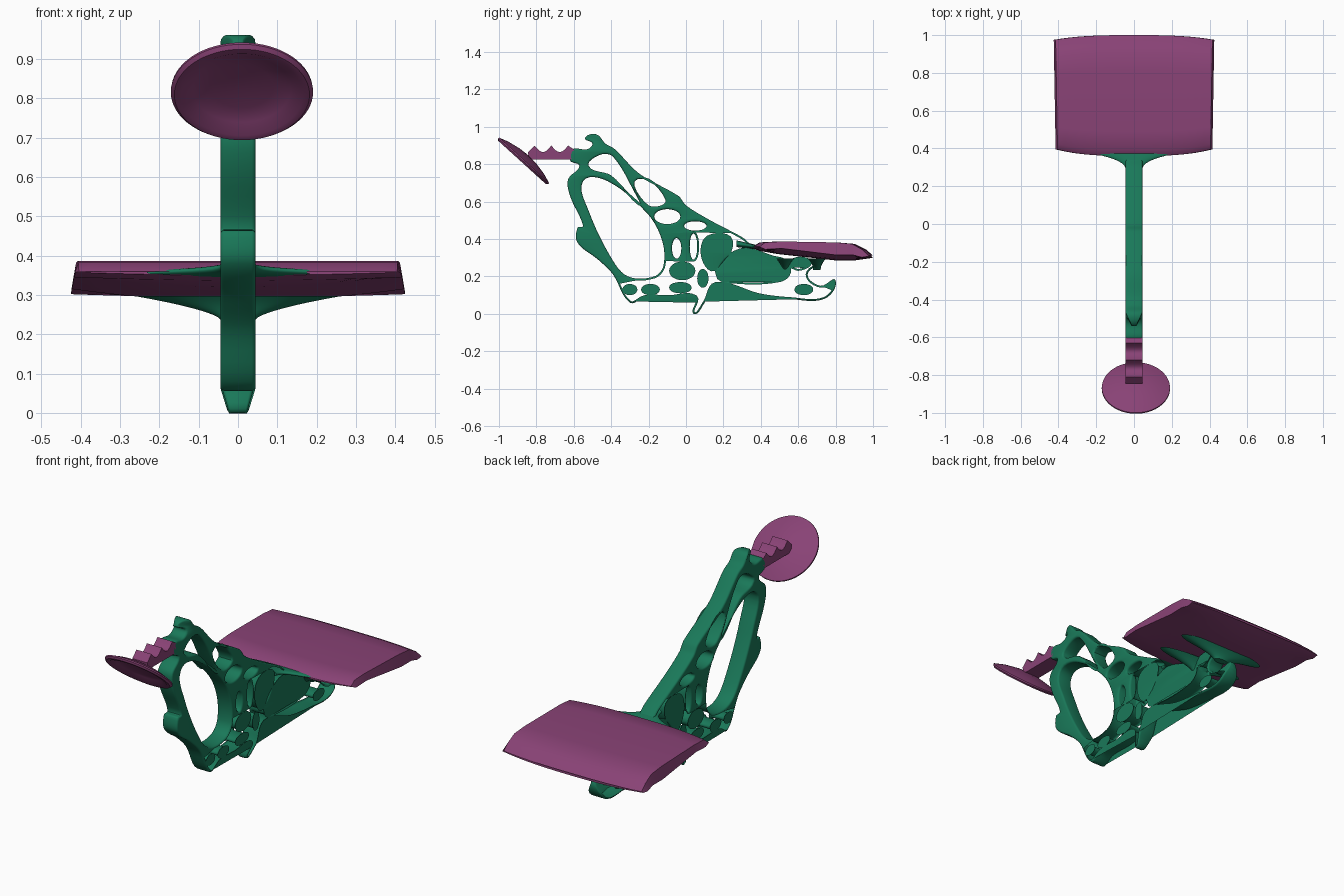
import bpy, bmesh, math
from mathutils import Vector, Matrix

if "Cube" in bpy.data.objects:
    bpy.data.objects.remove(bpy.data.objects["Cube"])


def material(name, rgb):
    m = bpy.data.materials.new(name)
    m.diffuse_color = (*rgb, 1)
    m.use_nodes = True
    m.node_tree.nodes["Principled BSDF"].inputs["Base Color"].default_value = m.diffuse_color
    return m


GREEN = material("green", (0.01, 0.19, 0.10))
PURPLE = material("purple", (0.25, 0.055, 0.18))


def select(ob):
    bpy.ops.object.select_all(action='DESELECT')
    ob.select_set(True)
    bpy.context.view_layer.objects.active = ob


def finish(ob, mat):
    ob.data.materials.clear()
    ob.data.materials.append(mat)
    select(ob)
    bpy.ops.object.shade_smooth_by_angle(angle=math.radians(40))


def smooth_loop(flat, n=6):
    """Closed smooth loop through (y, z) pairs given in hundredths."""
    p = [Vector((a, b)) / 100 for a, b in zip(flat[::2], flat[1::2])]
    out, m = [], len(p)
    for i in range(m):
        a, b, c, d = p[i - 1], p[i], p[(i + 1) % m], p[(i + 2) % m]
        size = (c - b).length
        t0, t1 = (c - a).normalized() * size, (d - b).normalized() * size
        for k in range(n):
            t = k / n
            h = t * t * (3 - 2 * t)
            out.append(b * (1 - h) + c * h + t0 * t * (1 - t) ** 2 - t1 * t * t * (1 - t))
    return out


def circle(n=48):
    return [(math.cos(2 * math.pi * i / n), math.sin(2 * math.pi * i / n)) for i in range(n)]


def plate(name, loops, half, bevel, mat, tips=()):
    """Side profile with holes, extruded across x; tips are narrowed."""
    cu = bpy.data.curves.new(name, 'CURVE')
    cu.dimensions, cu.fill_mode = '2D', 'BOTH'
    for loop in loops:
        s = cu.splines.new('POLY')
        s.points.add(len(loop) - 1)
        for q, v in zip(s.points, loop):
            q.co = (v[0], v[1], 0, 1)
        s.use_cyclic_u = True
    cu.extrude = half - bevel
    cu.bevel_depth, cu.offset, cu.bevel_resolution = bevel, -bevel, 2
    ob = bpy.data.objects.new(name, cu)
    bpy.context.collection.objects.link(ob)
    select(ob)
    bpy.ops.object.convert(target='MESH')
    ob = bpy.context.object
    ob.data.transform(Matrix(((0, 0, 1, 0), (1, 0, 0, 0), (0, 1, 0, 0), (0, 0, 0, 1))))
    bm = bmesh.new()
    bm.from_mesh(ob.data)
    bmesh.ops.remove_doubles(bm, verts=bm.verts, dist=1e-4)
    for v in bm.verts:
        for y, z, r, low in tips:
            d = math.hypot(v.co.y - y, v.co.z - z) / r
            v.co.x *= min(1, low + (1 - low) * d)
    bmesh.ops.recalc_face_normals(bm, faces=bm.faces)
    bm.to_mesh(ob.data)
    bm.free()
    finish(ob, mat)


def loft(name, rings, mat):
    """Skin a stack of closed rings and cap both ends."""
    bm = bmesh.new()
    rows = [[bm.verts.new(p) for p in r] for r in rings]
    n = len(rows[0])
    for a, b in zip(rows, rows[1:]):
        for i in range(n):
            bm.faces.new((a[i], a[(i + 1) % n], b[(i + 1) % n], b[i]))
    bm.faces.new(rows[0])
    bm.faces.new(rows[-1])
    bmesh.ops.recalc_face_normals(bm, faces=bm.faces)
    me = bpy.data.meshes.new(name)
    bm.to_mesh(me)
    bm.free()
    ob = bpy.data.objects.new(name, me)
    bpy.context.collection.objects.link(ob)
    finish(ob, mat)
    return ob


# Frame: outer outline in side view
outline = [-62, 82, -61, 88, -53, 88, -50, 91, -54, 94, -48, 96, -43, 91, -38, 88, -25, 75,
           -4, 63, 0, 58, 13, 50, 30, 41, 37, 36, 70, 32, 72, 28, 65, 21, 72, 15, 80, 18,
           74, 8, 55, 8, 39, 10, 16, 16, 10, 6, 4, 0, 5, 9, -9, 9, -22, 9, -30, 6, -39, 21,
           -47, 29, -58, 38, -58, 46, -55, 47, -62, 63, -63, 72, -57, 79]
# Frame: large openings between the struts
openings = [
    [-55, 71, -42, 71, -21, 54, -13, 40, -12, 26, -17, 20, -31, 20, -40, 30, -52, 55],
    [-52, 79, -46, 85, -39, 84, -27, 64, -25, 59, -40, 74],
    [-26, 72, -11, 61, -20, 58],
    [12, 41, 24, 39, 15, 24, 9, 31],
    [29, 34, 47, 30, 53, 28, 55, 22, 50, 18, 29, 17, 17, 21],
    [56, 28, 66, 28, 60, 24],
]
# Frame: small oval openings (centre y, z and radii)
ovals = [(-10, 52, 7, 4), (5, 47, 6, 2.5), (-5, 35, 2.5, 5.5), (4, 36, 2, 7), (-2, 23, 6, 4),
         (9, 19, 2, 4), (-3, 14, 5, 2), (-30, 13, 3, 2), (-19, 13, 4, 2), (63, 13, 4, 2)]
loops = [smooth_loop(outline)] + [smooth_loop(h) for h in openings]
loops += [[((y + a * c) / 100, (z + b * s) / 100) for c, s in circle(24)] for y, z, a, b in ovals]
plate("frame", loops, 0.045, 0.01, GREEN,
      tips=[(-0.54, 0.945, 0.07, 0.25), (0.04, 0, 0.08, 0.5), (0.80, 0.18, 0.07, 0.3)])

# Toothed neck behind the head disc
neck = [(-0.60, 0.825), (-0.60, 0.88), (-0.63, 0.90)]
for y in (-0.63, -0.72):
    neck += [(y - 0.09 * t / 8, 0.90 - 0.035 * math.sin(math.pi * t / 8)) for t in range(1, 9)]
neck += [(-0.845, 0.865), (-0.84, 0.825)]
plate("neck", [neck], 0.045, 0, PURPLE)

# Dished head disc, tilted to face forward and down
disc_profile = [(0.001, -0.034), (0.06, -0.03), (0.13, -0.016), (0.18, 0.001), (0.181, 0.008),
                (0.172, 0.017), (0.155, 0.017), (0.125, -0.002), (0.08, -0.011), (0.001, -0.012)]
disc = loft("head_disc", [[(r * c, r * s, z) for c, s in circle(64)] for r, z in disc_profile], PURPLE)
disc.rotation_euler = Vector((0, -0.245, -0.27)).to_track_quat('Z', 'Y').to_euler()
disc.location = (0.01, -0.865, 0.822)

# Seat: flat top rolling down at the back, shallow keel underneath
stations = [(0, .36, .35), (.05, .382, .337), (.2, .387, .32), (.7, .382, .285),
            (.85, .374, .286), (.94, .345, .294), (1, .312, .30)]


def seat_row(v, z, w, rise):
    pts = []
    for i in range(21):
        u = i / 10 - 1
        y0, y1 = 0.36 + 0.035 * abs(u) ** 3, 1 - 0.025 * abs(u) ** 3
        pts.append((u * w, y0 + (y1 - y0) * v, z + rise * u * u))
    return pts


rings = []
for v, top, bottom in stations:
    w = 0.405 + 0.01 * v
    rise = 0.03 if 0.1 < v < 0.9 else 0.008
    rings.append(seat_row(v, top, w, 0) + seat_row(v, bottom, w + 0.01, rise)[::-1])
loft("seat", rings, PURPLE)

# Flared web joining the frame to the front edge of the seat
rings = []
for i in range(9):
    t = i / 8
    w, y, z = 0.042 + 0.19 * t ** 3, 0.27 + 0.105 * t, 0.375 - 0.018 * t
    rings.append([(w * c, y, z + (0.018 - 0.006 * t) * s) for c, s in circle()])
loft("front_flare", rings, GREEN)

# Flared heads of the two posts below the seat
for name, y0 in (("front_post_flare", 0.53), ("rear_post_flare", 0.70)):
    rings = []
    for i in range(9):
        t = i / 8
        w, d, z = 0.042 + 0.22 * t ** 1.6, 0.02 + 0.03 * t * t, 0.235 + 0.062 * t
        rings.append([(w * c, y0 + d * s, z) for c, s in circle()])
    loft(name, rings, GREEN)
